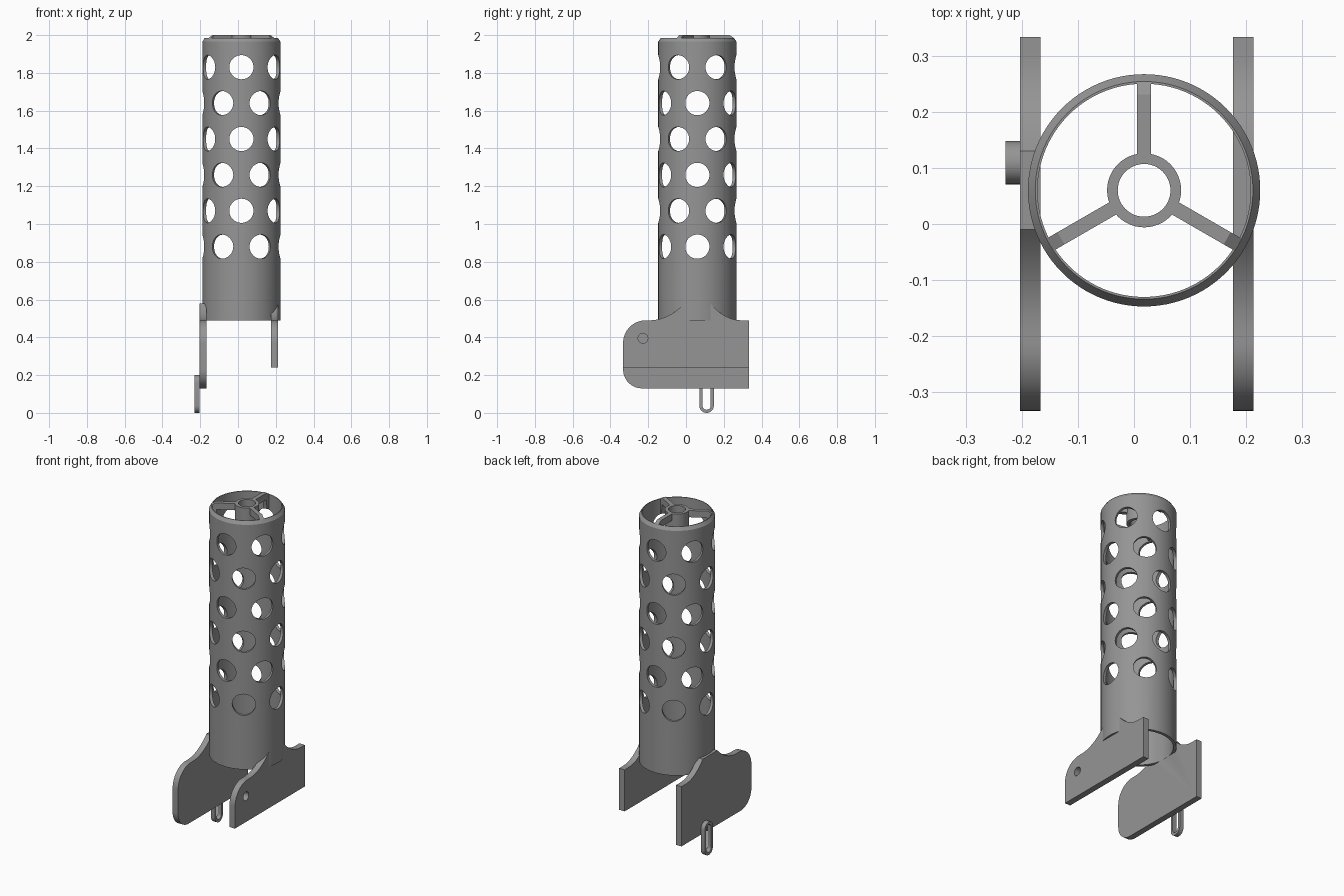
import bpy, bmesh, math
from mathutils import Matrix, Vector

if "Cube" in bpy.data.objects:
    bpy.data.objects.remove(bpy.data.objects["Cube"])

CX, CY = 0.018, 0.06          # tube axis
R_OUT, R_IN = 0.207, 0.19

grey = bpy.data.materials.new("grey_metal")
grey.diffuse_color = (0.3, 0.3, 0.3, 1)
grey.use_nodes = True
grey.node_tree.nodes["Principled BSDF"].inputs["Base Color"].default_value = grey.diffuse_color


def finish(name, bm):
    bmesh.ops.recalc_face_normals(bm, faces=bm.faces)
    me = bpy.data.meshes.new(name)
    bm.to_mesh(me)
    bm.free()
    ob = bpy.data.objects.new(name, me)
    bpy.context.collection.objects.link(ob)
    me.materials.append(grey)
    return ob


def lathe(name, profile, seg=96):
    """Closed (r, z) profile turned about the tube axis."""
    bm = bmesh.new()
    rings = []
    for i in range(seg):
        a = 2 * math.pi * i / seg
        rings.append([bm.verts.new((CX + r * math.cos(a), CY + r * math.sin(a), z)) for r, z in profile])
    n = len(profile)
    for i in range(seg):
        p, q = rings[i], rings[(i + 1) % seg]
        for j in range(n):
            k = (j + 1) % n
            bm.faces.new((p[j], q[j], q[k], p[k]))
    return finish(name, bm)


def prism(name, pts, x0, x1):
    """Closed (y, z) outline extruded along x."""
    bm = bmesh.new()
    f = bm.faces.new([bm.verts.new((x0, y, z)) for y, z in pts])
    ext = bmesh.ops.extrude_face_region(bm, geom=[f])
    verts = [g for g in ext["geom"] if isinstance(g, bmesh.types.BMVert)]
    bmesh.ops.translate(bm, verts=verts, vec=(x1 - x0, 0, 0))
    return finish(name, bm)


def arc(cy, cz, r, a0, a1, n=14):
    return [(cy + r * math.cos(math.radians(a0 + (a1 - a0) * i / n)),
             cz + r * math.sin(math.radians(a0 + (a1 - a0) * i / n))) for i in range(n + 1)]


def cylinders(name, mats, r, depth, seg=40):
    bm = bmesh.new()
    for m in mats:
        bmesh.ops.create_cone(bm, cap_ends=True, segments=seg, radius1=r, radius2=r, depth=depth, matrix=m)
    return finish(name, bm)


def cut(ob, cutter):
    mod = ob.modifiers.new("cut", 'BOOLEAN')
    mod.operation, mod.solver, mod.object = 'DIFFERENCE', 'EXACT', cutter
    bpy.context.view_layer.objects.active = ob
    bpy.ops.object.modifier_apply(modifier=mod.name)
    bpy.data.objects.remove(cutter)


# Perforated tube with chamfered top, six staggered rows of six holes
tube = lathe("tube", [(R_IN, 0.49), (R_OUT, 0.49), (R_OUT, 1.965), (R_IN + 0.004, 1.985), (R_IN, 1.985)])
mats = []
for row in range(6):
    for k in range(6):
        a = math.radians(60 * k + (90 if row % 2 == 0 else 60))
        d = Vector((math.cos(a), math.sin(a), 0))
        rot = d.to_track_quat('Z', 'Y').to_matrix().to_4x4()
        mats.append(Matrix.Translation(Vector((CX, CY, 1.83 - 0.19 * row)) + d * 0.21) @ rot)
cut(tube, cylinders("hole_cutter", mats, 0.064, 0.14))

# Hub ring and three spokes with feet on the tube wall
hub = lathe("hub", [(0.047, 1.9), (0.066, 1.9), (0.066, 2.0), (0.047, 2.0)], 48)
spokes = []
for k in range(3):
    sp = prism("spoke_%d" % (k + 1), [(0.06, 1.96), (0.165, 1.96), (0.175, 1.9), (0.193, 1.9),
                                      (0.193, 1.985), (0.171, 2.0), (0.06, 2.0)], -0.0125, 0.0125)
    sp.data.transform(Matrix.Translation((CX, CY, 0)) @ Matrix.Rotation(math.radians(120 * k), 4, 'Z'))
    spokes.append(sp)


# Side plates: rounded front, concave shoulders sweeping up to the tube
def shoulder(y0, y1, n=14):
    return [(y0 + (y1 - y0) * i / n, 0.49 + 0.088 * (i / n) ** 2.2) for i in range(n + 1)]


top = arc(-0.213, 0.37, 0.12, 180, 90) + shoulder(-0.2, -0.01) + shoulder(0.30, 0.13)[::-1] + [(0.333, 0.49)]
left = prism("left_plate", top + [(0.333, 0.13)] + arc(-0.233, 0.23, 0.1, 270, 180), -0.203, -0.167)
right = prism("right_plate", top + [(0.333, 0.24), (-0.333, 0.24)], 0.176, 0.213)
for plate in (left, right):
    cut(plate, cylinders("bore_cutter", [Matrix.Translation((CX, CY, 0.74))], R_IN, 0.5, 96))
cut(right, cylinders("pin_cutter", [Matrix.Translation((0.195, -0.228, 0.395)) @ Matrix.Rotation(math.pi / 2, 4, 'Y')],
                     0.026, 0.2))

# Slotted lug hanging from the left plate
def slot(r):
    return arc(0.109, 0.0385, r, 180, 360) + arc(0.109, 0.1615, r, 0, 180)


lug = prism("lug", slot(0.0385), -0.229, -0.203)
cut(lug, prism("slot_cutter", slot(0.022), -0.3, -0.1))

for ob in bpy.context.scene.objects:
    bpy.ops.object.select_all(action='DESELECT')
    ob.select_set(True)
    bpy.context.view_layer.objects.active = ob
    bpy.ops.object.shade_smooth_by_angle(angle=math.radians(30))
